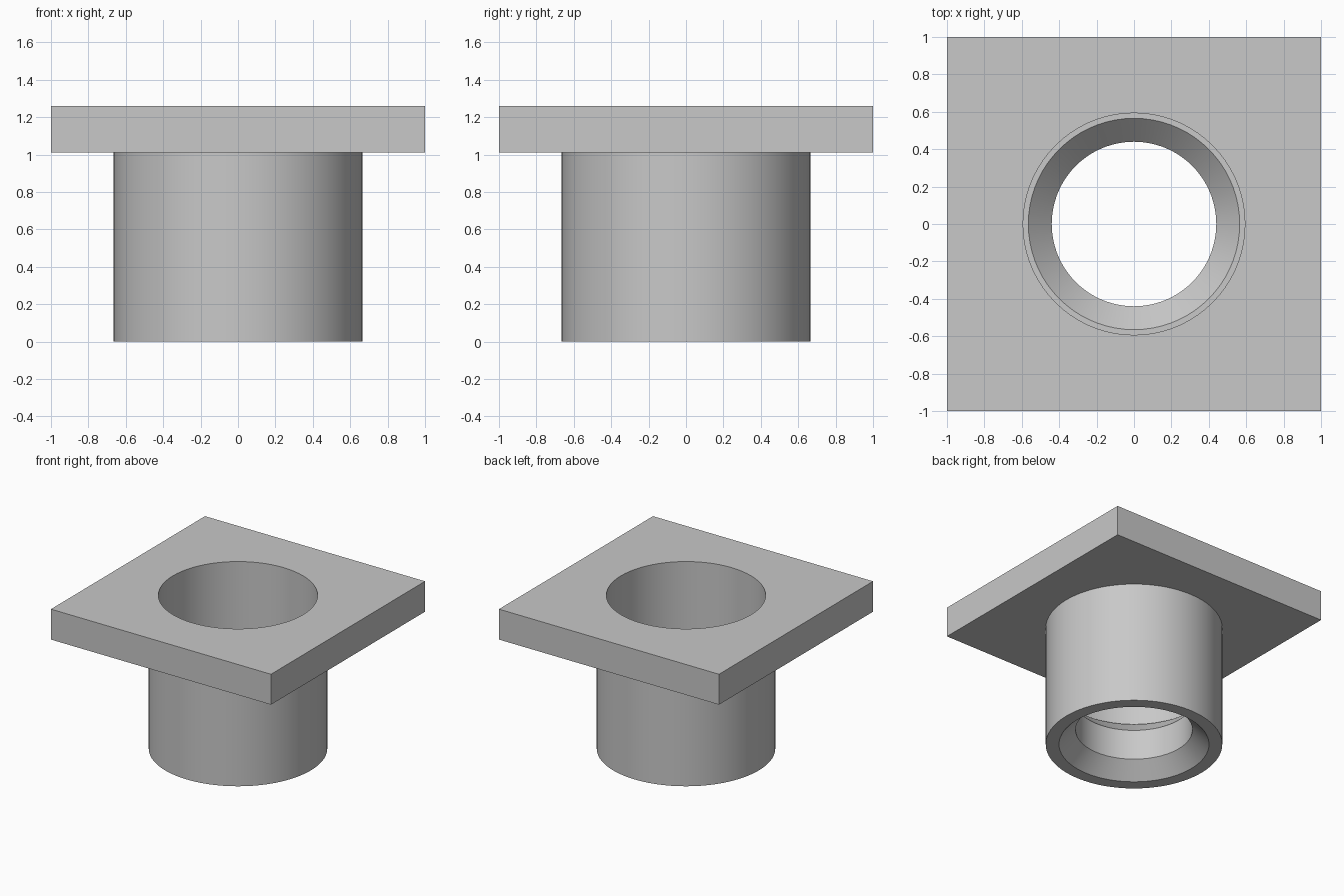
import bpy, bmesh, math

cube = bpy.data.objects.get("Cube")
if cube:
    bpy.data.objects.remove(cube, do_unlink=True)

SIDES = 72
TOP, FLANGE_Z = 1.26, 1.01
OUTER_R, SOCKET_R, MOUTH_R, BORE_R = 0.665, 0.593, 0.565, 0.44

grey = bpy.data.materials.new("plain grey")
grey.use_nodes = True
colour = (0.58, 0.58, 0.58, 1)
grey.diffuse_color = colour
grey.node_tree.nodes["Principled BSDF"].inputs["Base Color"].default_value = colour


def finish(obj):
    """Give the part its colour and smooth its round walls."""
    obj.data.materials.clear()
    obj.data.materials.append(grey)
    bpy.ops.object.select_all(action='DESELECT')
    obj.select_set(True)
    bpy.context.view_layer.objects.active = obj
    bpy.ops.object.shade_smooth_by_angle(angle=math.radians(30))


def lathe(name, profile):
    """Revolve a closed (radius, height) profile around z."""
    bm = bmesh.new()
    rings = []
    for i in range(SIDES):
        a = 2 * math.pi * i / SIDES
        rings.append([bm.verts.new((r * math.cos(a), r * math.sin(a), z)) for r, z in profile])
    n = len(profile)
    for i in range(SIDES):
        here, after = rings[i], rings[(i + 1) % SIDES]
        for j in range(n):
            k = (j + 1) % n
            bm.faces.new((here[j], after[j], after[k], here[k]))
    bmesh.ops.recalc_face_normals(bm, faces=bm.faces)
    mesh = bpy.data.meshes.new(name)
    bm.to_mesh(mesh)
    bm.free()
    obj = bpy.data.objects.new(name, mesh)
    bpy.context.collection.objects.link(obj)
    return obj


# Pipe body: flared foot, narrow throat, flared seat, small ledge, wide socket
body = lathe("pipe_body", [
    (OUTER_R, 0), (OUTER_R, FLANGE_Z), (SOCKET_R, FLANGE_Z), (SOCKET_R, 0.5),
    (MOUTH_R, 0.5), (BORE_R, 0.375), (BORE_R, 0.125), (MOUTH_R, 0)])
finish(body)

# Square flange plate
bpy.ops.mesh.primitive_cube_add(size=2, location=(0, 0, (TOP + FLANGE_Z) / 2))
plate = bpy.context.object
plate.name = "flange_plate"
plate.scale.z = (TOP - FLANGE_Z) / 2
bpy.ops.object.transform_apply(location=True, rotation=False, scale=True)

# Round hole through the plate, continuing the socket
bpy.ops.mesh.primitive_cylinder_add(vertices=SIDES, radius=SOCKET_R, depth=1, location=(0, 0, TOP))
cutter = bpy.context.object
cutter.name = "socket_cutter"
cutter.rotation_euler.z = math.pi / 2
cutter.hide_render = True
cut = plate.modifiers.new("socket hole", 'BOOLEAN')
cut.operation = 'DIFFERENCE'
cut.solver = 'EXACT'
cut.object = cutter
bpy.context.view_layer.objects.active = plate
bpy.ops.object.modifier_apply(modifier=cut.name)
bpy.data.objects.remove(cutter, do_unlink=True)
finish(plate)
